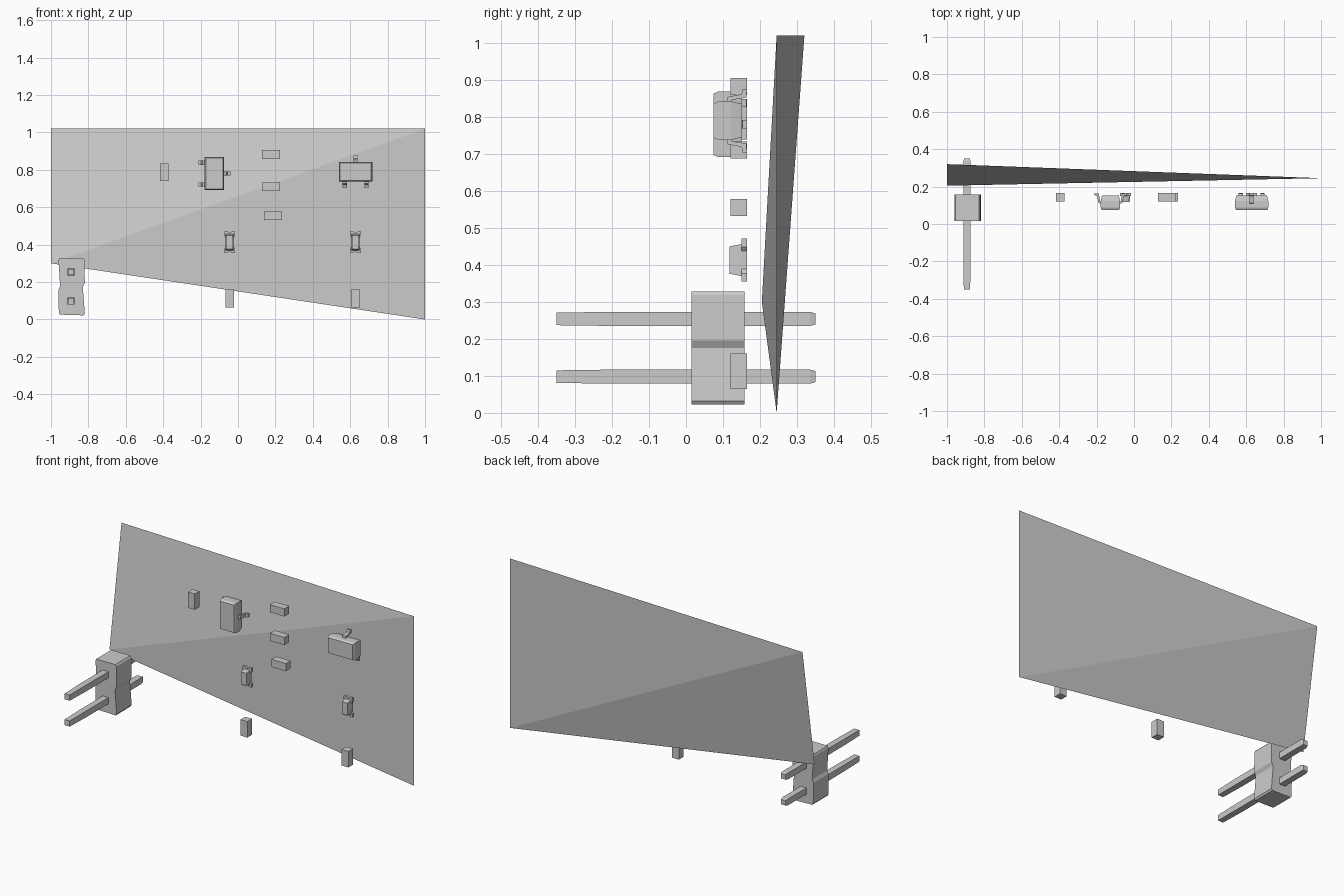
import bpy, bmesh
from mathutils import Vector

cube = bpy.data.objects.get("Cube")
if cube:
    bpy.data.objects.remove(cube, do_unlink=True)

grey = bpy.data.materials.new("plain grey")
grey.use_nodes = True
grey.diffuse_color = (0.6, 0.6, 0.6, 1)
grey.node_tree.nodes["Principled BSDF"].inputs["Base Color"].default_value = grey.diffuse_color


def finish(name, bm):
    bmesh.ops.recalc_face_normals(bm, faces=bm.faces)
    mesh = bpy.data.meshes.new(name)
    bm.to_mesh(mesh)
    bm.free()
    mesh.materials.append(grey)
    obj = bpy.data.objects.new(name, mesh)
    bpy.context.collection.objects.link(obj)
    return obj


def loft(name, rings):
    """Join matching rings of points and close both ends."""
    bm = bmesh.new()
    loops = [[bm.verts.new(p) for p in ring] for ring in rings]
    n = len(loops[0])
    for a, b in zip(loops, loops[1:]):
        for i in range(n):
            j = (i + 1) % n
            bm.faces.new((a[i], a[j], b[j], b[i]))
    bm.faces.new(loops[0])
    bm.faces.new(loops[-1])
    return finish(name, bm)


def rect(x, z, w, h, y):
    w, h = w / 2, h / 2
    return [(x - w, y, z - h), (x + w, y, z - h), (x + w, y, z + h), (x - w, y, z + h)]


def box(name, x, z, w, h, y0=0.12, y1=0.165):
    return loft(name, [rect(x, z, w, h, y0), rect(x, z, w, h, y1)])


def prism(name, outline, y0, y1):
    return loft(name, [[(x, y, z) for x, z in outline] for y in (y0, y1)])


def lead(name, start, direction, reach=0.034, width=0.022):
    """Bent metal leg running from the body down to the mounting plane."""
    x, z = start
    d = Vector((direction[0], 0, direction[1]))
    side = Vector((-d.z, 0, d.x)) * width / 2
    path = [(-0.01, 0.108), (0.012, 0.112), (0.019, 0.150), (reach, 0.153)]
    under = [(reach, 0.165), (0.010, 0.163), (0.004, 0.124), (-0.01, 0.120)]
    pts = [Vector((x, y, z)) + d * s for s, y in path + under]
    return loft(name, [[p - side for p in pts], [p + side for p in pts]])


# Wedge-shaped backing board, folded along opposite diagonals front and back
bm = bmesh.new()
corners = [bm.verts.new(p) for p in
           ((1, 0.245, 0), (1, 0.245, 1.02), (-1, 0.32, 1.02), (-1, 0.205, 0.3))]
for skip in range(4):
    bm.faces.new([v for i, v in enumerate(corners) if i != skip])
finish("board", bm)

# Pin connector: housing with a slight waist, and two long pins
housing = [(-0.952, 0.026), (-0.826, 0.022), (-0.819, 0.032), (-0.83, 0.175),
           (-0.819, 0.195), (-0.821, 0.318), (-0.828, 0.328), (-0.955, 0.328),
           (-0.96, 0.318), (-0.951, 0.178), (-0.96, 0.16), (-0.958, 0.034)]
prism("connector_housing", housing, 0.015, 0.158)
for i, z in enumerate((0.098, 0.254)):
    loft(f"connector_pin_{i + 1}", [rect(-0.893, z, s, s, y) for s, y in
                                    ((0.034, -0.35), (0.038, -0.2), (0.038, 0.335), (0.03, 0.35))])

# Small rectangular chips
chips = [(-0.395, 0.787, 0.045, 0.095), (0.177, 0.882, 0.096, 0.046),
         (0.177, 0.71, 0.096, 0.046), (0.187, 0.555, 0.096, 0.046)]
for i, (x, z, w, h) in enumerate(chips):
    box(f"chip_{i + 1}", x, z, w, h)

# Lower chips and lamps, repeated in two columns
for side, x in (("right", -0.045), ("left", 0.628)):
    box(f"lower_chip_{side}", x, 0.112, 0.046, 0.096)
    half = [(0.012, 0.058), (0.03, 0.058), (0.03, 0.036), (0.021, 0.024)]
    right = half + [(a, -b) for a, b in reversed(half)]
    outline = [(x + a, 0.413 + b) for a, b in right]
    outline += [(x - a, 0.413 + b) for a, b in reversed(right)]
    # Notched ends on the base plate
    plate = outline[:8] + [(x, 0.365)] + outline[8:] + [(x, 0.461)]
    prism(f"lamp_base_{side}", plate, 0.15, 0.165)
    loft(f"lamp_lens_{side}", [rect(x, 0.413, 0.036, 0.074, 0.118),
                               rect(x, 0.413, 0.042, 0.086, 0.15)])


# Three-legged packages: bevelled body plus bent leads
def package(name, x, z, w, h, legs):
    loft(f"{name}_body", [rect(x, z, w - t, h - t, y) for t, y in
                          ((0.012, 0.074), (0, 0.088), (0, 0.122), (0.014, 0.152))])
    for i, (start, direction) in enumerate(legs):
        lead(f"{name}_lead_{i + 1}", start, direction)


package("upright_package", -0.126, 0.78, 0.104, 0.178,
        [((-0.178, 0.838), (-1, 0)), ((-0.178, 0.722), (-1, 0)), ((-0.074, 0.78), (1, 0))])
package("flat_package", 0.629, 0.79, 0.178, 0.104,
        [((0.571, 0.738), (0, -1)), ((0.687, 0.738), (0, -1)), ((0.629, 0.842), (0, 1))])
